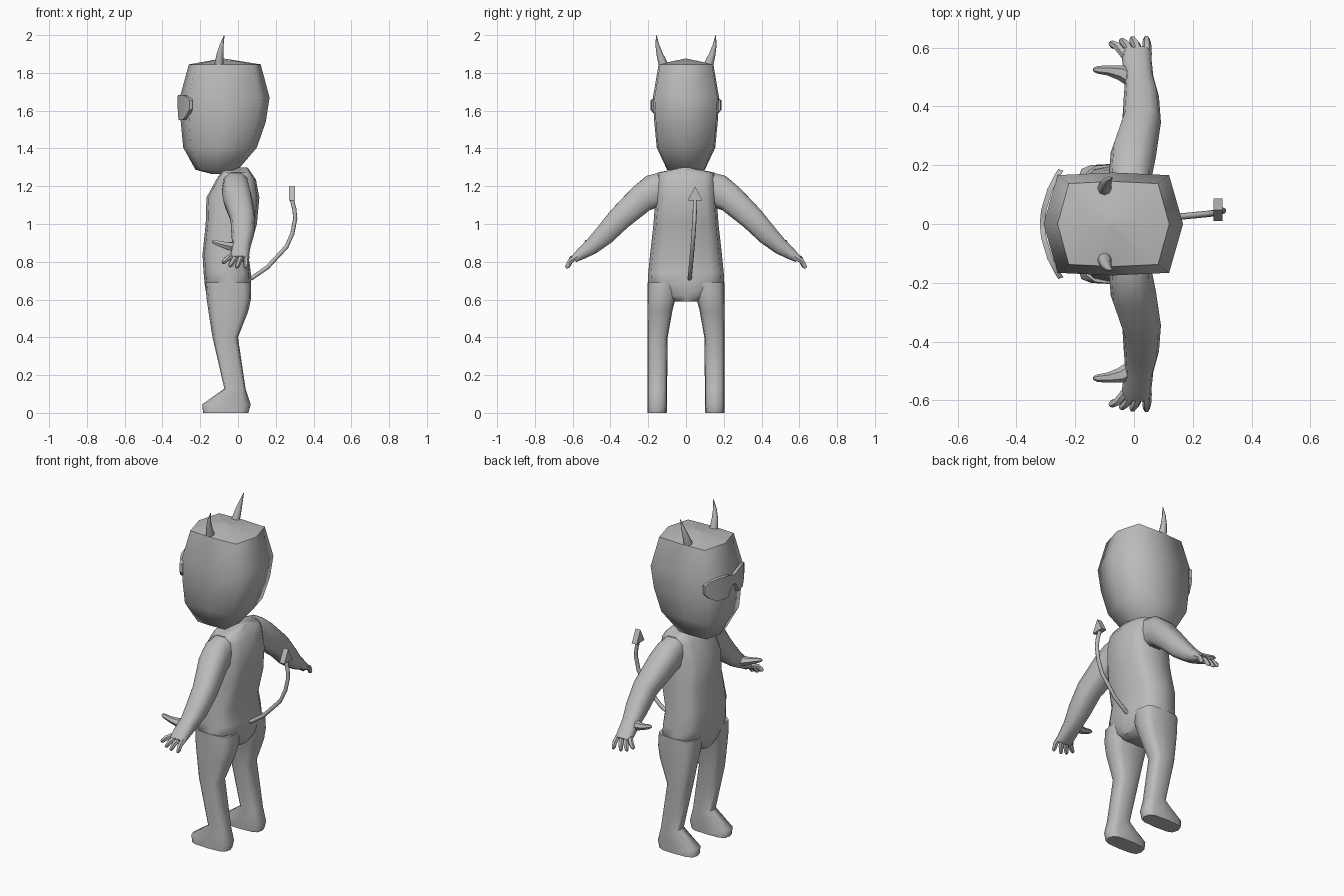
import bpy, bmesh, math
from mathutils import Vector

if "Cube" in bpy.data.objects:
    bpy.data.objects.remove(bpy.data.objects["Cube"])

grey = bpy.data.materials.new("plain_grey")
grey.diffuse_color = (0.5, 0.5, 0.5, 1)
grey.use_nodes = True
grey.node_tree.nodes["Principled BSDF"].inputs["Base Color"].default_value = grey.diffuse_color


def finish(name, bm, angle=50):
    bmesh.ops.recalc_face_normals(bm, faces=bm.faces)
    mesh = bpy.data.meshes.new(name)
    bm.to_mesh(mesh)
    bm.free()
    obj = bpy.data.objects.new(name, mesh)
    bpy.context.collection.objects.link(obj)
    mesh.materials.append(grey)
    bpy.ops.object.select_all(action='DESELECT')
    obj.select_set(True)
    bpy.context.view_layer.objects.active = obj
    bpy.ops.object.shade_smooth_by_angle(angle=math.radians(angle))
    return obj


def rounded(n, e):
    """Unit superellipse outline; smaller e is boxier."""
    pts = []
    for i in range(n):
        a = 2 * math.pi * i / n
        c, s = math.cos(a), math.sin(a)
        pts.append((math.copysign(abs(c) ** e, c) if abs(c) > 1e-6 else 0,
                    math.copysign(abs(s) ** e, s) if abs(s) > 1e-6 else 0))
    return pts


def loft(name, sections, outline, ref=(1, 0, 0), axis=None, angle=50, sharp_z=None):
    """Skin sections of (centre, half size along ref, half size across)."""
    bm = bmesh.new()
    centres = [Vector(s[0]) for s in sections]
    rings = []
    for i, (c, ru, rv) in enumerate(sections):
        t = Vector(axis) if axis else (
            centres[min(i + 1, len(centres) - 1)] - centres[max(i - 1, 0)]).normalized()
        u = Vector(ref)
        u = (u - t * u.dot(t)).normalized()
        v = t.cross(u)
        rings.append([bm.verts.new(centres[i] + u * ru * a + v * rv * b) for a, b in outline])
    n = len(outline)
    for r, q in zip(rings, rings[1:]):
        for i in range(n):
            j = (i + 1) % n
            bm.faces.new((r[i], r[j], q[j], q[i]))
    bm.faces.new(rings[0])
    bm.faces.new(rings[-1])
    if sharp_z:
        for e in bm.edges:
            if all(abs(v.co.z - sharp_z) < 1e-4 for v in e.verts):
                e.smooth = False
    return finish(name, bm, angle)


def level(z, x0, x1, y0, y1):
    return ((x0 + x1) / 2, (y0 + y1) / 2, z), (x1 - x0) / 2, (y1 - y0) / 2


# Head: eight-sided block with pointed front and back and a low peaked top
head_outline = [(1, 0), (.8, .95), (0, 1), (-.8, .95),
                (-1, 0), (-.8, -.95), (0, -1), (.8, -.95)]
head = [(1.265, -.14, -.06, .03), (1.287, -.225, .0, .10), (1.405, -.29, .10, .155),
        (1.54, -.303, .147, .168), (1.67, -.308, .167, .175),
        (1.845, -.26, .12, .145), (1.875, -.09, -.07, .008)]
loft("head", [level(z, a, b, -w, w) for z, a, b, w in head], head_outline,
     axis=(0, 0, 1), angle=80, sharp_z=1.845)

# Torso
torso = [(.59, -.155, .055, .065), (.62, -.167, .068, .11), (.68, -.176, .07, .203),
         (.74, -.182, .068, .20), (.84, -.188, .055, .19), (1.0, -.171, .10, .172),
         (1.14, -.167, .113, .162), (1.235, -.115, .095, .155),
         (1.272, -.09, .07, .15), (1.30, -.07, .05, .02)]
loft("torso", [level(z, a, b, -w, w) for z, a, b, w in torso], rounded(12, .6),
     axis=(0, 0, 1))

# Leg and foot levels: z, front, back, inner side
leg = [(0, -.185, .055, .102), (.045, -.19, .067, .10), (.128, -.072, .04, .10),
       (.40, -.135, 0, .097), (.54, -.157, .055, .072), (.61, -.167, .07, .055),
       (.69, -.172, .068, .03)]
# Arm: centre y, centre z, front x, back x, half thickness
arm = [(.13, 1.185, -.085, .06, .09), (.17, 1.175, -.085, .062, .092),
       (.235, 1.135, -.08, .075, .078), (.35, 1.03, -.04, .092, .066),
       (.432, .942, -.035, .085, .057), (.50, .88, -.03, .066, .044),
       (.555, .842, -.04, .06, .032), (.592, .815, -.042, .058, .02)]
# Fingers: base x, tip x, tip y, tip z
fingers = [(-.03, -.082, .618, .795), (-.005, -.045, .628, .775),
           (.02, -.008, .634, .768), (.045, .042, .636, .768)]

for s, side in ((-1, "right"), (1, "left")):
    loft(side + "_leg", [level(z, a, b, *sorted((s * y, s * .205))) for z, a, b, y in leg],
         rounded(12, .6), axis=(0, 0, 1), angle=60)
    loft(side + "_arm", [(((a + b) / 2, s * y, z), (b - a) / 2, t) for y, z, a, b, t in arm],
         rounded(10, .75), angle=60)
    for i, (bx, tx, ty, tz) in enumerate(fingers):
        base, tip = Vector((bx, s * .575, .828)), Vector((tx, s * ty, tz))
        mid = base.lerp(tip, .5) + Vector((0, s * .008, .006))
        loft(f"{side}_finger_{i + 1}", [(base, .016, .016), (mid, .015, .015),
             (base.lerp(tip, .88), .012, .013), (tip, .006, .007)], rounded(6, 1))
    loft(side + "_thumb", [((.0, s * .49, .88), .03, .03), ((-.045, s * .515, .882), .026, .024),
         ((-.09, s * .523, .893), .017, .017), ((-.125, s * .525, .904), .013, .013),
         ((-.138, s * .525, .907), .006, .006)], rounded(6, 1), ref=(0, 1, 0))
    # Curved horn
    loft(side + "_horn", [((-.10, s * .112, 1.80), .022, .026), ((-.10, s * .122, 1.85), .024, .024),
         ((-.095, s * .14, 1.90), .018, .017), ((-.086, s * .152, 1.95), .010, .010),
         ((-.073, s * .157, 1.998), .002, .002)], rounded(8, 1))

# Wraparound glasses: y, top z, bottom z
cols = [(0, 1.672, 1.618), (.025, 1.677, 1.605), (.05, 1.684, 1.552), (.12, 1.684, 1.55),
        (.165, 1.673, 1.578), (.187, 1.655, 1.605)]
cols = [(-y, t, b) for y, t, b in cols[:0:-1]] + cols
bm = bmesh.new()
bars = []
for y, t, b in cols:
    x = -.32 + .062 * (y / .187) ** 2
    bars.append([bm.verts.new(p) for p in
                 ((x, y, t), (x, y, b), (x + .018, y * .97, b), (x + .018, y * .97, t))])
for p, q in zip(bars, bars[1:]):
    for i in range(4):
        j = (i + 1) % 4
        bm.faces.new((p[i], p[j], q[j], q[i]))
bm.faces.new(bars[0])
bm.faces.new(bars[-1])
finish("glasses", bm, 35)

# Tail rod
tail = [(.03, .018, .70), (.075, .02, .715), (.155, .025, .77), (.257, .035, .88),
        (.288, .04, .95), (.303, .045, 1.03), (.298, .047, 1.08), (.285, .048, 1.13)]
loft("tail", [(p, .011, .011) for p in tail], rounded(8, 1), ref=(0, 1, 0))

# Arrow-shaped tail tip
bm = bmesh.new()
tri = [(.01, 1.125), (.086, 1.125), (.048, 1.20)]
front = [bm.verts.new((.27, y, z)) for y, z in tri]
back = [bm.verts.new((.302, y, z)) for y, z in tri]
bm.faces.new(front)
bm.faces.new(back)
for i in range(3):
    j = (i + 1) % 3
    bm.faces.new((front[i], front[j], back[j], back[i]))
finish("tail_tip", bm, 30)
